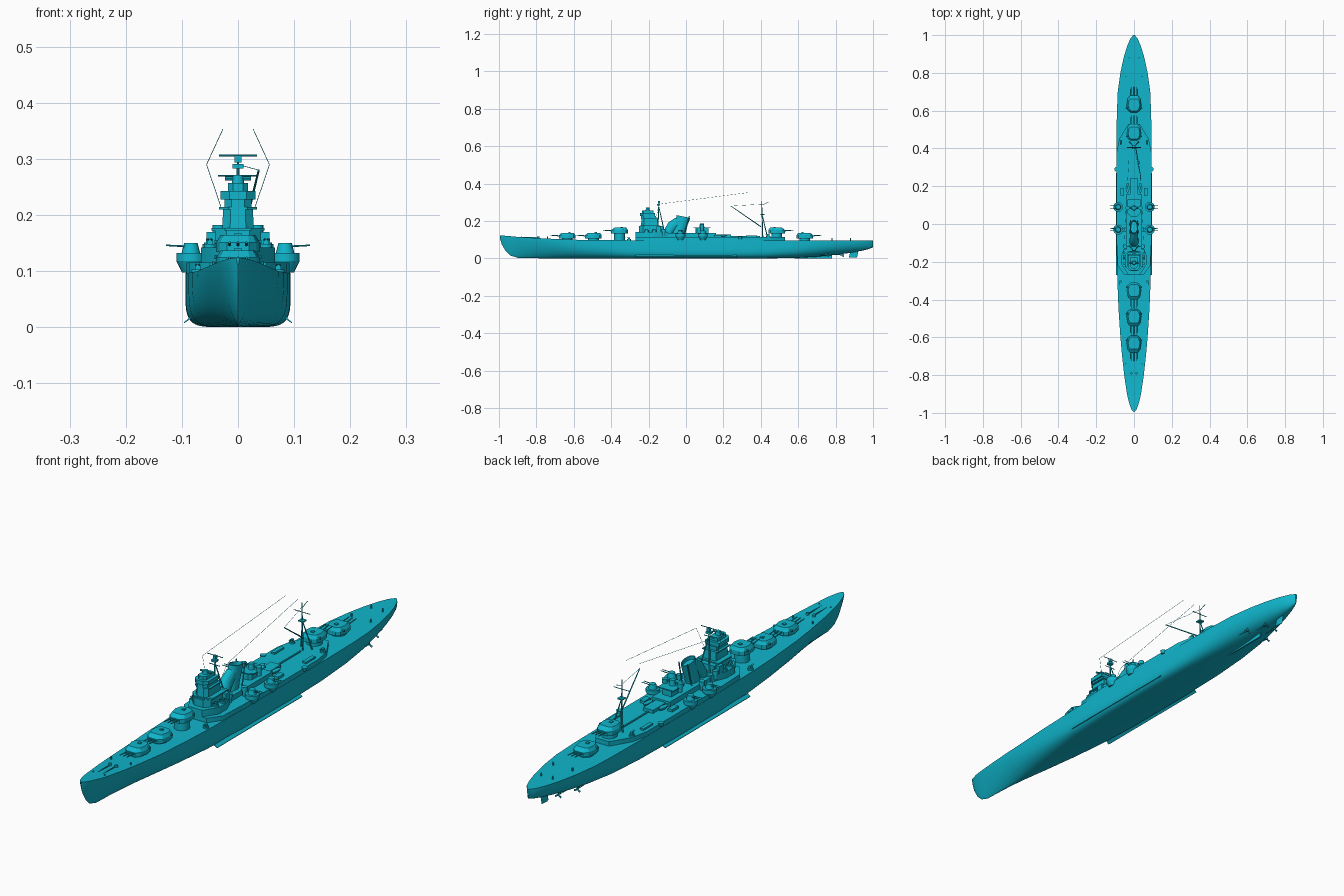
import bpy, bmesh, math
from mathutils import Vector

cube = bpy.data.objects.get("Cube")
if cube:
    bpy.data.objects.remove(cube, do_unlink=True)

teal = bpy.data.materials.new("teal_paint")
teal.use_nodes = True
colour = (0.005, 0.47, 0.61, 1)
teal.diffuse_color = colour
teal.node_tree.nodes["Principled BSDF"].inputs["Base Color"].default_value = colour
DECK, SHELTER = 0.097, 0.115


def finish(name, bm, angle=35):
    bmesh.ops.recalc_face_normals(bm, faces=bm.faces)
    mesh = bpy.data.meshes.new(name)
    bm.to_mesh(mesh)
    bm.free()
    mesh.materials.append(teal)
    ob = bpy.data.objects.new(name, mesh)
    bpy.context.collection.objects.link(ob)
    bpy.ops.object.select_all(action='DESELECT')
    ob.select_set(True)
    bpy.context.view_layer.objects.active = ob
    bpy.ops.object.shade_smooth_by_angle(angle=math.radians(angle))
    return ob


def loft(name, rings, angle=35):
    """Skin closed rings of points and cap both ends."""
    bm = bmesh.new()
    loops = [[bm.verts.new(p) for p in ring] for ring in rings]
    n = len(loops[0])
    for a, b in zip(loops, loops[1:]):
        for i in range(n):
            j = (i + 1) % n
            bm.faces.new((a[i], a[j], b[j], b[i]))
    bm.faces.new(loops[0])
    bm.faces.new(loops[-1])
    return finish(name, bm, angle)


def prism(name, half, z0, z1, taper=1.0):
    """Extrude an outline given by its +x half, listed from front to back."""
    ring = half + [(-x, y) for x, y in reversed(half)]
    mid = sum(y for x, y in half) / len(half)
    top = [(x * taper, mid + (y - mid) * taper, z1) for x, y in ring]
    return loft(name, [[(x, y, z0) for x, y in ring], top])


def house(name, w, y0, y1, z0, z1, cut=0.5, taper=1.0):
    """Deckhouse with a chamfered front."""
    c = w * cut
    return prism(name, [(w - c, y0), (w, y0 + c), (w, y1)], z0, z1, taper)


def box(name, x, y, z, sx, sy, sz):
    ring = [(-1, -1), (1, -1), (1, 1), (-1, 1)]
    return loft(name, [[(x + a * sx / 2, y + b * sy / 2, z + h) for a, b in ring] for h in (0, sz)])


def tube(name, a, b, r, r2=None, n=10):
    a, b = Vector(a), Vector(b)
    q = (b - a).to_track_quat('Z', 'Y')
    def ring(c, rad):
        return [c + q @ Vector((rad * math.cos(t * math.tau / n), rad * math.sin(t * math.tau / n), 0)) for t in range(n)]
    return loft(name, [ring(a, r), ring(b, r if r2 is None else r2)])


def drum(name, x, y, z, r, h, r2=None, n=20):
    return tube(name, (x, y, z), (x, y, z + h), r, r2, n)


# Hull: y, half beam, section fullness, keel height, deck height
stations = [
    (-0.995, .003, 1.2, .108, .124), (-0.985, .012, 1.2, .075, .123), (-0.965, .02, 1.15, .04, .121),
    (-0.94, .028, 1.15, .016, .119), (-0.9, .037, 1.2, .003, .115), (-0.8, .052, 1.4, .001, .109),
    (-0.7, .063, 1.75, 0, .104), (-0.6, .072, 2.3, 0, .1), (-0.45, .082, 3.3, 0, .098),
    (-0.3, .088, 4.8, 0, DECK), (-0.1, .093, 6, 0, DECK), (0.2, .094, 6, 0, DECK),
    (0.42, .093, 5, 0, DECK), (0.58, .091, 3.6, .002, DECK), (0.7, .086, 2.8, .009, DECK),
    (0.8, .072, 2.4, .019, DECK), (0.88, .055, 2.2, .03, DECK), (0.94, .037, 2.1, .041, DECK),
    (0.98, .02, 2, .051, DECK), (1.0, .004, 2, .06, DECK)]
rings = []
for y, w, p, k, d in stations:
    half = []
    for i in range(15):
        a = i / 14 * math.pi / 2
        half.append((w * math.sin(a) ** (2 / p), y, d - (d - k) * max(0, math.cos(a)) ** (2 / p)))
    rings.append(half + [(-x, yy, z) for x, yy, z in reversed(half[1:])])
loft("hull", rings, 40)

# Keel skeg, rudder, bilge keels, shafts and propellers
box("skeg", 0, 0.68, 0, 0.006, 0.2, 0.03)
loft("rudder", [[(x, y + s, z) for x, y in ((0, .875), (.004, .89), (0, .918), (-.004, .89))]
                for z, s in ((0.004, -.004), (0.05, .006))])
for s, side in ((1, "left"), (-1, "right")):
    fin = [(.083, .016), (.096, .007), (.096, .009), (.085, .019)]
    loft("bilge_keel_" + side, [[(s * x, y, z) for x, z in fin] for y in (-.27, .27)])
    for x, y, tag in ((.022, .84, "inner"), (.05, .76, "outer")):
        tube(f"shaft_{tag}_{side}", (s * x, y - .16, .026), (s * x, y, .018), .002)
        box(f"shaft_strut_{tag}_{side}", s * x, y - .012, .018, .003, .008, .03)
        drum(f"propeller_hub_{tag}_{side}", s * x, y, .015, .004, .006)
        for b in range(3):
            t = b * math.tau / 3
            tube(f"propeller_blade_{tag}_{side}", (s * x, y, .018),
                 (s * x + .014 * math.sin(t), y, .018 + .014 * math.cos(t)), .002, .004, 6)

# Raised shelter deck and after house
prism("shelter_deck", [(.05, -.27), (.086, -.22), (.092, -.1), (.093, .2), (.092, .38), (.078, .45), (.03, .53)],
      DECK - .002, SHELTER)


# Triple main turrets on barbettes
def turret(name, y, z, d):
    drum(name + "_barbette", 0, y, DECK - .004, .029, z - DECK + .006, n=28)
    base = [(.02, -.045), (.033, -.03), (.039, .005), (.033, .033), (.018, .044)]
    roof = [(.018, -.028), (.026, -.022), (.031, .005), (.026, .027), (.015, .036)]
    def ring(pts, h):
        return [(x, y - d * v, z + h) for x, v in pts + [(-x, v) for x, v in reversed(pts)]]
    loft(name + "_house", [ring(base, 0), ring(base, .017), ring(roof, .03)], 20)
    for x in (-.015, 0, .015):
        tube(name + "_barrel", (x, y + d * .035, z + .013), (x, y + d * .09, z + .017), .0032, .002)
    tube(name + "_rangefinder", (-.042, y - d * .02, z + .018), (.042, y - d * .02, z + .018), .004)
    box(name + "_hatch", 0, y - d * .012, z + .029, .012, .012, .005)


for i, (y, z, d) in enumerate([(-.635, .107, -1), (-.495, .107, -1), (-.355, .134, -1), (.485, .134, 1), (.635, .107, 1)]):
    turret(f"turret_{i + 1}", y, z, d)

# Bridge tower tiers
prism("bridge_base", [(.03, -.27), (.066, -.215), (.066, -.165), (.04, -.1)], SHELTER, .142)
house("bridge_lower", .041, -.25, -.12, .142, .172)
house("bridge_gallery", .047, -.245, -.14, .172, .177)
house("bridge_middle", .028, -.24, -.15, .177, .21, taper=.95)
house("bridge_wing", .034, -.24, -.15, .21, .214)
house("bridge_upper", .024, -.24, -.16, .214, .228)
house("compass_bridge", .031, -.245, -.165, .228, .243)
house("bridge_top", .018, -.235, -.175, .243, .257)
drum("main_director", 0, -.205, .257, .011, .014, .009)
tube("main_rangefinder", (-.023, -.205, .265), (.023, -.205, .265), .004)

# Foremast tripod with yards
tube("foremast", (0, -.15, .17), (0, -.145, .307), .0035, .002)
box("foremast_lookout", 0, -.147, .283, .02, .018, .008)
box("foremast_top", 0, -.145, .294, .012, .012, .012)
tube("foremast_yard", (-.034, -.145, .306), (.034, -.145, .306), .0015)
tube("foremast_lower_yard", (-.024, -.148, .27), (.024, -.148, .27), .0015)
for s in (-1, 1):
    tube("foremast_leg", (s * .024, -.115, .14), (0, -.145, .275), .003, .002)


# Raked funnel with a bent forward uptake
def funnel(name, path):
    out = []
    for y, z, ry, rx, tilt in path:
        out.append([(rx * math.cos(t * math.tau / 28), y + ry * math.sin(t * math.tau / 28),
                     z - tilt * ry * math.sin(t * math.tau / 28)) for t in range(28)])
    loft(name, out, 45)


funnel("funnel", [(-.045, SHELTER, .035, .024, 0), (-.038, .15, .034, .023, 0), (-.018, .205, .036, .021, .1),
                  (-.014, .224, .036, .021, .2), (-.014, .224, .032, .018, .2), (-.017, .21, .031, .017, .2)])
funnel("forward_uptake", [(-.098, SHELTER, .024, .026, 0), (-.092, .145, .024, .024, .3),
                          (-.07, .175, .026, .022, .6), (-.035, .2, .022, .019, .8)])
for s in (-1, 1):
    tube("steam_pipe", (s * .022, -.01, SHELTER), (s * .019, .018, .226), .0025)

# Midships deckhouses, searchlight tower and after director
house("midship_house", .04, -.11, .16, SHELTER, .135, .3)
house("searchlight_tower", .02, .05, .12, .135, .165)
house("searchlight_platform", .034, .04, .13, .162, .166)
drum("after_director", 0, .085, .166, .013, .022, .011)
tube("after_rangefinder", (-.022, .085, .179), (.022, .085, .179), .004)
house("after_house", .022, .15, .24, SHELTER, .128, .3)
box("catapult_track", 0, .31, SHELTER, .006, .17, .004)

# Fittings repeated on both sides
for s, side in ((1, "left"), (-1, "right")):
    for y in (-.03, .09):
        drum("gun_sponson_" + side, s * .084, y, .098, .016, .02, .026)
        drum("gun_tub_" + side, s * .084, y, .118, .026, .014)
        drum("gun_shield_" + side, s * .084, y, .13, .017, .02, .012)
        for dy in (-.006, .006):
            tube("gun_barrel_" + side, (s * .09, y + dy, .144), (s * .128, y + dy, .146), .0018, .0014)
    for x, y, z in ((.05, -.03, .135), (.046, -.12, .142), (.034, .085, .166)):
        drum("searchlight_base_" + side, s * x, y, z - .02, .008, .02)
        drum("searchlight_" + side, s * x, y, z, .011, .016)
    for x, y, z in ((.072, -.305, DECK), (.068, .44, SHELTER), (.052, -.17, .142), (.05, -.21, .142)):
        drum("light_gun_mount_" + side, s * x, y, z - .001, .011, .007)
        box("light_gun_" + side, s * x, y, z + .005, .01, .012, .01)
        for dx in (-.003, .003):
            tube("light_gun_barrel_" + side, (s * x + dx, y, z + .012), (s * x + dx, y - .018, z + .016), .001, n=6)
    drum("side_platform_" + side, s * .092, .29, .104, .008, .014, .012)
    box("side_director_" + side, s * .046, -.145, .142, .02, .025, .028)
    # Ship's boats on cradles
    loft("boat_" + side, [[(s * .034 + w * math.cos(a), .19 + .028 * v, SHELTER + .013 + (w + .002) * min(0, math.sin(a)))
                           for a in [k * math.tau / 12 for k in range(12)]]
                          for v, w in ((-1, .001), (-.6, .007), (0, .01), (.6, .008), (1, .003))])
    box("deck_locker_" + side, s * .062, .17, SHELTER, .02, .04, .01)
    box("torpedo_house_" + side, s * .07, .35, SHELTER, .016, .06, .007)
    # Foredeck capstans, chains and bollards
    drum("capstan_" + side, s * .014, -.79, .108, .006, .009)
    box("anchor_chain_" + side, s * .012, -.85, .11, .003, .1, .004)
    for y in (-.88, -.74, .78, .88):
        drum("bollard_" + side, s * (.026 if abs(y) > .8 else .043), y, DECK if y > 0 else .104, .003, .013, n=8)

# Tripod mainmast with yards and aircraft crane boom
tube("mainmast", (0, .41, SHELTER), (0, .405, .308), .0035, .0015)
for s in (-1, 1):
    tube("mainmast_leg", (s * .024, .435, SHELTER), (0, .407, .235), .003, .002)
box("mainmast_platform", 0, .408, .232, .022, .022, .005)
tube("mainmast_yard", (-.036, .405, .27), (.036, .405, .27), .0014)
tube("mainmast_gaff", (0, .405, .285), (0, .44, .3), .0012)
tube("crane_boom", (.01, .4, .17), (.037, .24, .28), .0028, .0018)
tube("crane_stay", (0, .405, .29), (.037, .24, .28), .0006, n=5)

# Radio aerials
for s in (-1, 1):
    tube("aerial_wire", (s * .056, -.145, .29), (s * .027, .34, .353), .0006, n=5)
    tube("aerial_drop", (s * .056, -.145, .29), (s * .03, -.16, .213), .0006, n=5)
